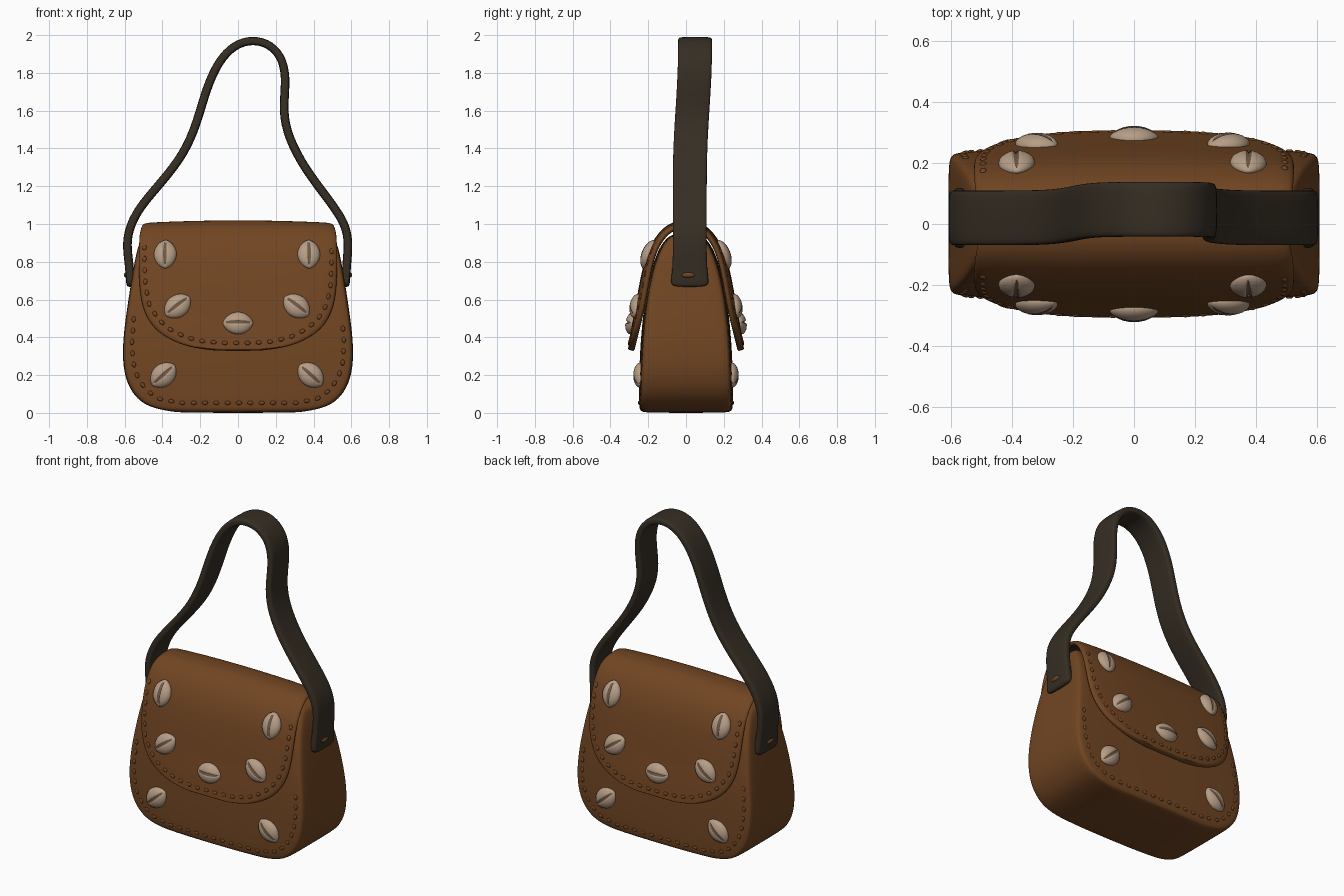
import bpy, bmesh, math
from mathutils import Vector, Matrix

cube = bpy.data.objects.get("Cube")
if cube:
    bpy.data.objects.remove(cube, do_unlink=True)


def material(name, rgb):
    m = bpy.data.materials.new(name)
    m.use_nodes = True
    m.diffuse_color = (*rgb, 1)
    bsdf = m.node_tree.nodes["Principled BSDF"]
    bsdf.inputs["Base Color"].default_value = (*rgb, 1)
    bsdf.inputs["Roughness"].default_value = 0.8
    return m


leather = material("brown leather", (0.165, 0.06, 0.016))
dark = material("dark strap leather", (0.037, 0.027, 0.017))
shell_mat = material("pale shell", (0.47, 0.34, 0.24))
slit_mat = material("shell slit", (0.16, 0.1, 0.06))


def finish(name, bm, mats, subdiv=0):
    me = bpy.data.meshes.new(name)
    bm.to_mesh(me)
    bm.free()
    for m in mats:
        me.materials.append(m)
    me.shade_smooth()
    ob = bpy.data.objects.new(name, me)
    bpy.context.collection.objects.link(ob)
    if subdiv:
        mod = ob.modifiers.new("Smooth", "SUBSURF")
        mod.levels = mod.render_levels = subdiv
    return ob


def loft(rings):
    """Closed tube through rings of points, capped at both ends."""
    bm = bmesh.new()
    rows = [[bm.verts.new(p) for p in ring] for ring in rings]
    n = len(rows[0])
    for a, b in zip(rows, rows[1:]):
        for i in range(n):
            j = (i + 1) % n
            bm.faces.new((a[i], a[j], b[j], b[i]))
    bm.faces.new(rows[0])
    bm.faces.new(rows[-1])
    bmesh.ops.recalc_face_normals(bm, faces=bm.faces)
    return bm


# Pouch: rounded rectangle sections (height, half width, half depth)
def pouch_section(z, w, d, r=0.035):
    q = [(w, 0), (w, d - r), (w - r * .25, d - r * .25), (w - r, d),
         (w * .5, d + .008), (0, d + .01)]
    half = q + [(-x, y) for x, y in q[-2::-1]]
    full = half + [(x, -y) for x, y in half[-2:0:-1]]
    return [(x, y, z) for x, y in full]


pouch_rows = [(0, .3, .2), (.008, .36, .232), (.03, .47, .238), (.075, .535, .24),
              (.14, .58, .24), (.22, .604, .238), (.32, .612, .234), (.45, .602, .225),
              (.6, .58, .208), (.75, .557, .178), (.86, .535, .14), (.92, .515, .1),
              (.95, .49, .06)]
pouch = finish("pouch", loft([pouch_section(*r) for r in pouch_rows]), [leather], 2)

# Flap: saddle sheet over the top, rounded at both ends (half width, depth, height)
flap_half = [(.1, .308, .335), (.21, .306, .342), (.31, .303, .365), (.4, .296, .41),
             (.457, .288, .46), (.505, .272, .54), (.525, .255, .64), (.53, .234, .75),
             (.53, .21, .84), (.528, .175, .91), (.525, .13, .965), (.515, .07, 1.0),
             (.51, 0, 1.008)]
flap_rows = [(w, -y, z) for w, y, z in flap_half] + flap_half[-2::-1]
bm = bmesh.new()
COLS = 12
grid = []
for w, y, z in flap_rows:
    row = []
    for c in range(COLS + 1):
        u = 2 * c / COLS - 1
        lift = .013 * (1 - u * u) * max(0, (z - .9) / .1)
        row.append(bm.verts.new((u * w, y * (1 - .09 * abs(u * w / .53) ** 3), z + lift)))
    grid.append(row)
for a, b in zip(grid, grid[1:]):
    for c in range(COLS):
        bm.faces.new((a[c], a[c + 1], b[c + 1], b[c]))
flap = finish("flap", bm, [leather, dark])
sol = flap.modifiers.new("Thickness", "SOLIDIFY")
sol.thickness, sol.offset = 0.034, -1
sol.material_offset = 1
sub = flap.modifiers.new("Smooth", "SUBSURF")
sub.levels = sub.render_levels = 2

# Strap: flat band swept along a path (x, z)
path = [(-.567, .665), (-.57, .7), (-.575, .78), (-.588, .87), (-.583, .96), (-.53, 1.08),
        (-.41, 1.215), (-.285, 1.37), (-.215, 1.54), (-.17, 1.71), (-.105, 1.86),
        (-.02, 1.95), (.08, 1.978), (.175, 1.95), (.24, 1.87), (.255, 1.75), (.237, 1.6),
        (.265, 1.46), (.355, 1.29), (.48, 1.13), (.57, 1.0), (.586, .9), (.575, .78),
        (.57, .7), (.567, .665)]
rings = []
for i, (x, z) in enumerate(path):
    a, b = path[max(i - 1, 0)], path[min(i + 1, len(path) - 1)]
    t = Vector((b[0] - a[0], 0, b[1] - a[1])).normalized()
    nrm = Vector((t.z, 0, -t.x))
    s = min(1, max(0, (z - 1.3) / .6))
    centre = Vector((x, .02 + .028 * s * s * (3 - 2 * s), z))
    h, k = (.1 if z < .75 else .09), .023
    half = [(h, k * .5), (h * .92, k), (0, k), (-h * .92, k), (-h, k * .5)]
    section = half + [(-y, -n) for y, n in half]
    rings.append([centre + Vector((0, y, 0)) + nrm * n for y, n in section])
finish("strap", loft(rings), [dark], 2)

# Rivets on the strap ends
for side, label in ((1, "left"), (-1, "right")):
    bm = bmesh.new()
    bmesh.ops.create_uvsphere(bm, u_segments=16, v_segments=8, radius=1)
    bmesh.ops.scale(bm, vec=(.012, .036, .014), verts=bm.verts)
    bmesh.ops.translate(bm, vec=(side * .592, .012, .73), verts=bm.verts)
    finish(label + "_strap_rivet", bm, [leather])

# Shell: pointed dome with a slit along its length
bm = bmesh.new()
bmesh.ops.create_uvsphere(bm, u_segments=40, v_segments=14, radius=1)
for v in bm.verts:
    y, z, x = v.co
    taper = max(0, 1 - x * x) ** .15
    groove = .012 if z > 0 and abs(y) < .02 and abs(x) < .9 else 0
    v.co = (x * .08, y * taper * .06, z * taper * .036 - groove)
for f in bm.faces:
    c = f.calc_center_median()
    if c.z > 0 and abs(c.y) < .006 and abs(c.x) < .06:
        f.material_index = 1
shell_ob = finish("shell", bm, [shell_mat, slit_mat])
shell_mesh = shell_ob.data
bpy.data.objects.remove(shell_ob)

# Small raised stitch
bm = bmesh.new()
bmesh.ops.create_uvsphere(bm, u_segments=10, v_segments=6, radius=1)
bmesh.ops.scale(bm, vec=(.016, .011, .006), verts=bm.verts)
stitch_ob = finish("stitch", bm, [leather])
stitch_mesh = stitch_ob.data
bpy.data.objects.remove(stitch_ob)

bpy.context.view_layer.update()
deps = bpy.context.evaluated_depsgraph_get()


def attach(name, mesh, target, x, z, angle, face):
    """Set a copy of mesh on the front (-1) or back (+1) surface of target."""
    hit, loc, n, _ = target.ray_cast(Vector((x, face * 2, z)), Vector((0, -face, 0)),
                                     depsgraph=deps)
    if not hit:
        return
    a = math.radians(angle)
    t = Vector((math.cos(a), 0, math.sin(a)))
    t = (t - n * t.dot(n)).normalized()
    m = Matrix((t, n.cross(t), n)).transposed().to_4x4()
    m.translation = loc
    ob = bpy.data.objects.new(name, mesh)
    bpy.context.collection.objects.link(ob)
    ob.matrix_world = m


shells = [(flap, -.385, .84, 90), (flap, .375, .84, 90), (flap, -.32, .565, 38),
          (flap, .31, .565, -38), (flap, 0, .475, 0), (pouch, -.395, .2, 42),
          (pouch, .385, .2, -42)]


def along(points, step):
    """Evenly spaced points with direction along a polyline."""
    left = 0
    for a, b in zip(points, points[1:]):
        d = Vector(b) - Vector(a)
        while left < d.length:
            p = Vector(a) + d * (left / d.length)
            yield p.x, p.y, math.degrees(math.atan2(d.y, d.x))
            left += step
        left -= d.length


def hem(rows, inset, rise):
    """Stitch line just inside an outline, from one side round to the other."""
    side = [(w - inset, z + rise) for w, z in rows]
    return [(-x, z) for x, z in side[::-1]] + side


flap_hem = hem([(w, z) for w, y, z in flap_half[:9]], .035, .035)
pouch_hem = hem([(w, z) for z, w, d in pouch_rows[1:8]], .05, .045)
for face, label in ((-1, "front"), (1, "back")):
    for target, x, z, angle in shells:
        attach(label + "_shell", shell_mesh, target, x, z, angle, face)
    for target, line in ((flap, flap_hem), (pouch, pouch_hem)):
        for x, z, angle in along(line, .06):
            attach(label + "_stitch", stitch_mesh, target, x, z, angle, face)
